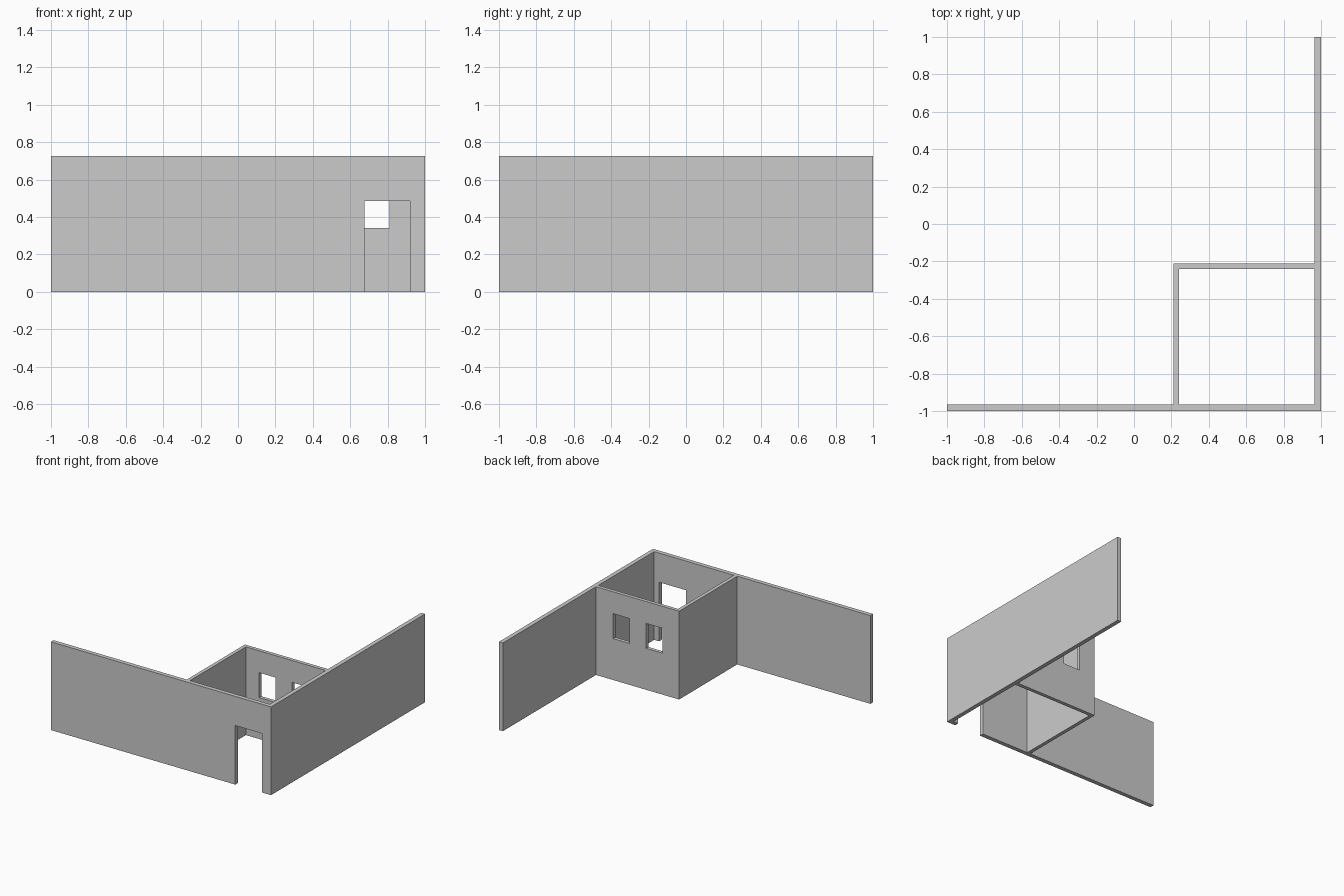
import bpy, bmesh

if "Cube" in bpy.data.objects:
    bpy.data.objects.remove(bpy.data.objects["Cube"])

H = 0.725          # wall height
OUT, INN = 0.965, 0.24   # inner faces of outer walls, room side of partitions
EDGE = 0.21        # outside face of the partitions


def prism(name, outline, z0, z1):
    """Closed solid from a plan outline raised from z0 to z1."""
    bm = bmesh.new()
    face = bm.faces.new([bm.verts.new((x, y, z0)) for x, y in outline])
    top = bmesh.ops.extrude_face_region(bm, geom=[face])["geom"]
    verts = [g for g in top if isinstance(g, bmesh.types.BMVert)]
    bmesh.ops.translate(bm, verts=verts, vec=(0, 0, z1 - z0))
    bmesh.ops.recalc_face_normals(bm, faces=bm.faces)
    mesh = bpy.data.meshes.new(name)
    bm.to_mesh(mesh)
    bm.free()
    obj = bpy.data.objects.new(name, mesh)
    bpy.context.collection.objects.link(obj)
    return obj


def cut(target, x0, x1, y0, y1, z0, z1):
    """Subtract a box from the target."""
    cutter = prism("cutter", [(x0, y0), (x1, y0), (x1, y1), (x0, y1)], z0, z1)
    cutter.hide_render = True
    mod = target.modifiers.new("opening", 'BOOLEAN')
    mod.operation = 'DIFFERENCE'
    mod.solver = 'EXACT'
    mod.object = cutter
    bpy.context.view_layer.objects.active = target
    bpy.ops.object.modifier_apply(modifier=mod.name)
    bpy.data.objects.remove(cutter)


# Long outer walls in an L, with the corner room as one solid
walls = prism("walls", [(-1, -1), (1, -1), (1, 1), (OUT, 1), (OUT, -EDGE),
                        (EDGE, -EDGE), (EDGE, -OUT), (-1, -OUT)], 0, H)

# Hollow room, open at top and bottom
cut(walls, INN, OUT, -OUT, -INN, -0.1, H + 0.1)

# Doorway in the front wall
cut(walls, 0.675, 0.92, -1.1, -0.9, -0.1, 0.485)

# Two windows in the back wall of the room
for x in (0.36, 0.66):
    cut(walls, x, x + 0.15, -0.3, -0.15, 0.34, 0.545)
